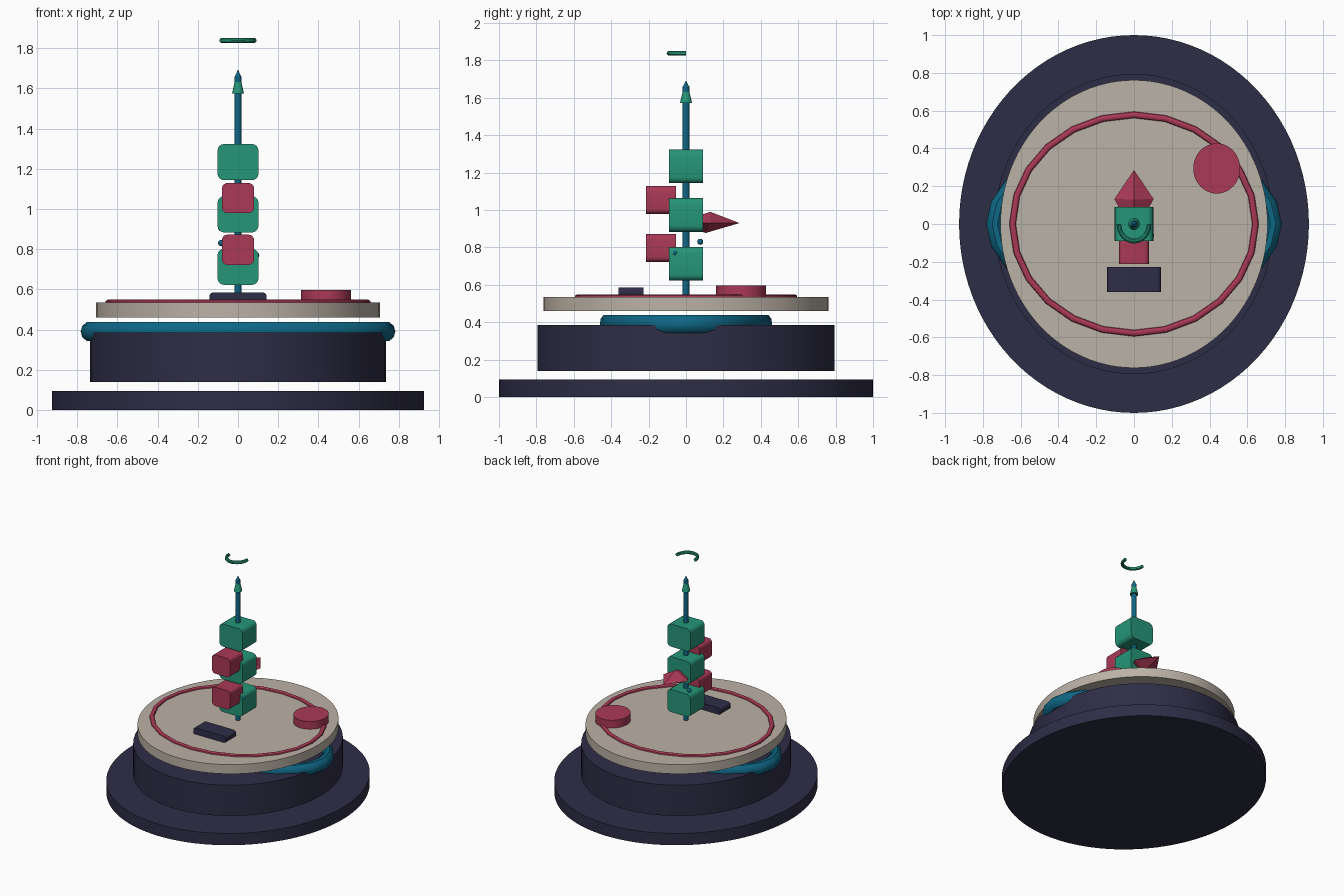
import bpy, bmesh, math
from mathutils import Matrix, Vector

if "Cube" in bpy.data.objects:
    bpy.data.objects.remove(bpy.data.objects["Cube"])

SQUASH = 0.926  # x to y proportion of the round parts


def material(name, rgb):
    m = bpy.data.materials.new(name)
    m.diffuse_color = (*rgb, 1)
    m.use_nodes = True
    m.node_tree.nodes["Principled BSDF"].inputs["Base Color"].default_value = m.diffuse_color
    return m


NAVY = material("dark navy", (0.027, 0.026, 0.062))
BEIGE = material("warm beige", (0.50, 0.445, 0.38))
RED = material("raspberry red", (0.40, 0.041, 0.092))
GREEN = material("sea green", (0.019, 0.305, 0.19))
TEAL = material("deep teal", (0.0045, 0.135, 0.235))


def finish(bm, name, mat, smooth=True):
    bmesh.ops.recalc_face_normals(bm, faces=bm.faces)
    me = bpy.data.meshes.new(name)
    bm.to_mesh(me)
    bm.free()
    ob = bpy.data.objects.new(name, me)
    bpy.context.collection.objects.link(ob)
    me.materials.append(mat)
    if smooth:
        bpy.ops.object.select_all(action='DESELECT')
        ob.select_set(True)
        bpy.context.view_layer.objects.active = ob
        bpy.ops.object.shade_smooth_by_angle(angle=math.radians(35))
    return ob


def disc(name, mat, x, y, z0, z1, rx, ry, sides=96, taper=1.0):
    bm = bmesh.new()
    m = Matrix.Translation((x, y, (z0 + z1) / 2)) @ Matrix.Diagonal((rx, ry, 1, 1))
    bmesh.ops.create_cone(bm, cap_ends=True, segments=sides, radius1=1,
                          radius2=taper, depth=z1 - z0, matrix=m)
    return finish(bm, name, mat)


def ring(name, mat, rx, ry, z, tube_x, tube_y, tube_z, segs=24, sides=10, start=0, sweep=360):
    """Elliptical tube; an open sweep gets closed ends."""
    bm = bmesh.new()
    closed = sweep == 360
    loops = []
    for i in range(segs if closed else segs + 1):
        a = math.radians(start + sweep * i / segs)
        loop = []
        for j in range(sides):
            b = math.tau * j / sides
            c = math.cos(b)
            loop.append(bm.verts.new(((rx + tube_x * c) * math.cos(a),
                                      (ry + tube_y * c) * math.sin(a),
                                      z + tube_z * math.sin(b))))
        loops.append(loop)
    pairs = list(zip(loops, loops[1:])) + ([(loops[-1], loops[0])] if closed else [])
    for p, q in pairs:
        for j in range(sides):
            k = (j + 1) % sides
            bm.faces.new((p[j], p[k], q[k], q[j]))
    if not closed:
        bm.faces.new(loops[0])
        bm.faces.new(loops[-1])
    return finish(bm, name, mat)


def block(name, mat, lo, hi, radius):
    """Box whose edges running front to back are rounded."""
    lo, hi = Vector(lo), Vector(hi)
    bm = bmesh.new()
    bmesh.ops.create_cube(bm, size=1, matrix=Matrix.Translation((lo + hi) / 2)
                          @ Matrix.Diagonal((*(hi - lo), 1)))
    edges = [e for e in bm.edges
             if abs(e.verts[0].co.y - e.verts[1].co.y) > 0.01]
    bmesh.ops.bevel(bm, geom=edges, offset=radius, segments=4, profile=0.5, affect='EDGES')
    return finish(bm, name, mat)


def bead(name, x, y, z):
    bm = bmesh.new()
    bmesh.ops.create_uvsphere(bm, u_segments=16, v_segments=10, radius=0.016,
                              matrix=Matrix.Translation((x, y, z)))
    return finish(bm, name, TEAL)


# Stacked round base
disc("base_disc", NAVY, 0, 0, 0, 0.094, SQUASH, 1.0)
disc("drum", NAVY, 0, 0, 0.14, 0.385, 0.737, 0.795)
ring("glow_ring", TEAL, 0.737, 0.433, 0.39, 0.046, 0.028, 0.05)
disc("top_plate", BEIGE, 0, 0, 0.46, 0.534, 0.707, 0.762)

# Fittings on the plate
ring("plate_ring", RED, 0.643, 0.578, 0.532, 0.018, 0.018, 0.017)
disc("button", RED, 0.438, 0.294, 0.53, 0.596, 0.124, 0.133, 48)
block("name_plate", NAVY, (-0.142, -0.36, 0.53), (0.142, -0.228, 0.585), 0.02)

# Mast with collar and pointed tip
disc("mast", TEAL, 0, 0, 0.545, 1.66, 0.017, 0.018, 16)
disc("mast_tip", TEAL, 0, 0, 1.66, 1.69, 0.015, 0.016, 16, 0.1)
disc("mast_collar", GREEN, 0, 0, 1.573, 1.64, 0.03, 0.032, 16, 0.5)

# Three green blocks on the mast, two red blocks in front
for i, z in enumerate((0.712, 0.973, 1.233)):
    block(f"green_block_{i + 1}", GREEN, (-0.102, -0.09, z - 0.09), (0.102, 0.09, z + 0.09), 0.033)
for i, z in enumerate((0.797, 1.054)):
    block(f"red_block_{i + 1}", RED, (-0.08, -0.213, z - 0.075), (0.08, -0.053, z + 0.075), 0.027)

# Faceted spike at the back
bm = bmesh.new()
tip, tail, top, bottom, left, right = [bm.verts.new(p) for p in (
    (0, 0.286, 0.93), (0, -0.05, 0.93), (0, 0.13, 0.99),
    (0, 0.105, 0.877), (-0.104, 0.132, 0.93), (0.104, 0.132, 0.93))]
rim = (top, left, bottom, right)
for i in range(4):
    for end in (tip, tail):
        bm.faces.new((rim[i], rim[(i + 1) % 4], end))
finish(bm, "back_spike", RED, smooth=False)

# Small beads around the blocks
bead("bead_1", -0.083, 0.076, 0.83)
bead("bead_2", 0.09, -0.06, 0.77)
bead("bead_3", -0.083, -0.03, 0.905)

# Floating half ring above the tip
ring("floating_arc", GREEN, 0.08, 0.09, 1.838, 0.012, 0.013, 0.013,
     segs=16, sides=10, start=180, sweep=180)
